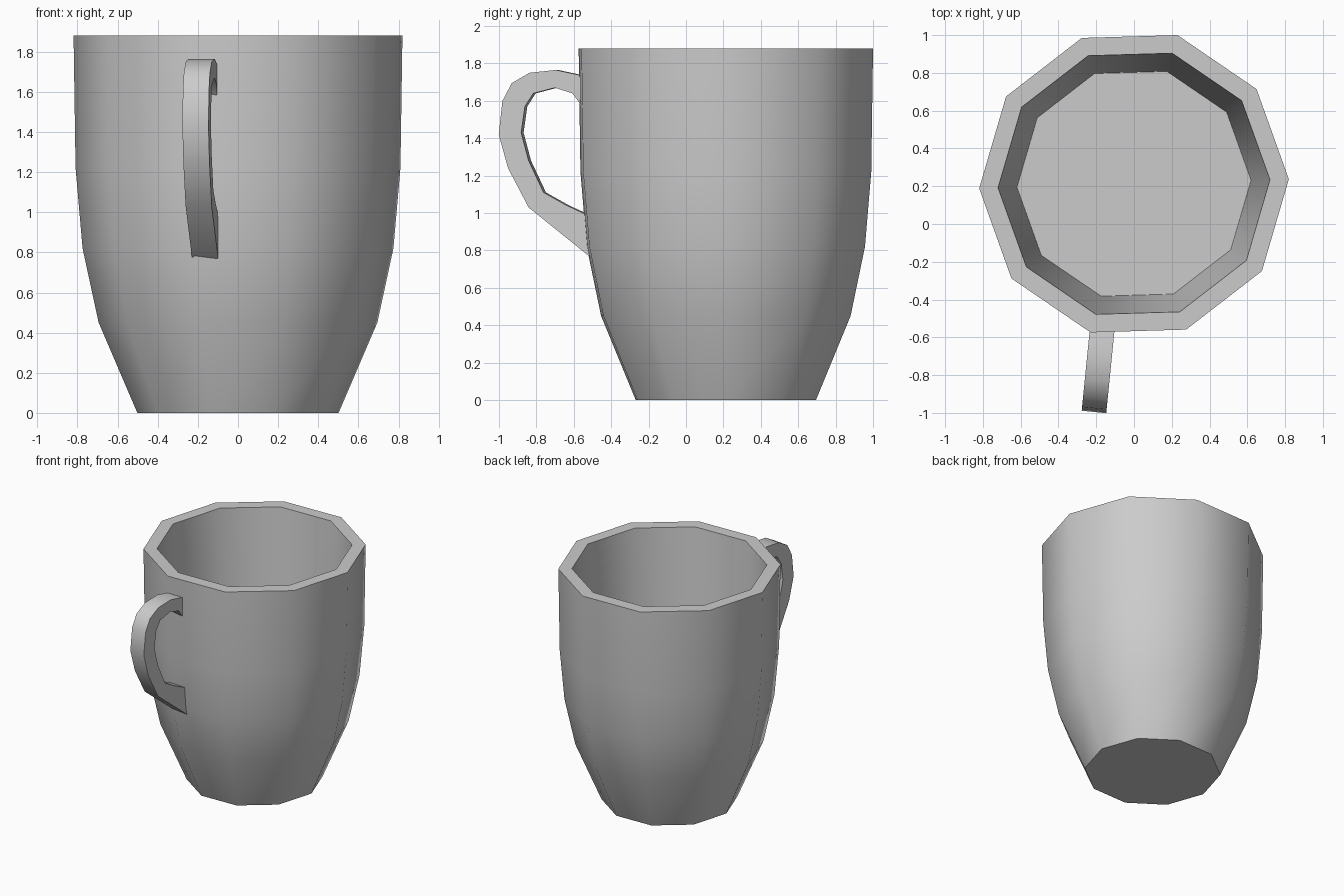
import bpy, bmesh
from math import cos, sin, pi, radians
from mathutils import Vector

cube = bpy.data.objects.get("Cube")
if cube:
    bpy.data.objects.remove(cube, do_unlink=True)

SIDES = 10
CENTRE_Y = 0.213
TURN = radians(1.7)

grey = bpy.data.materials.new("plain_grey")
grey.use_nodes = True
grey.diffuse_color = (0.6, 0.6, 0.6, 1)
grey.node_tree.nodes["Principled BSDF"].inputs["Base Color"].default_value = (0.6, 0.6, 0.6, 1)


def finish(bm, name):
    """Turn a bmesh into a named, smooth-shaded object with sharp corners."""
    bmesh.ops.recalc_face_normals(bm, faces=bm.faces[:])
    mesh = bpy.data.meshes.new(name)
    bm.to_mesh(mesh)
    bm.free()
    mesh.materials.append(grey)
    obj = bpy.data.objects.new(name, mesh)
    bpy.context.collection.objects.link(obj)
    bpy.ops.object.select_all(action='DESELECT')
    obj.select_set(True)
    bpy.context.view_layer.objects.active = obj
    bpy.ops.object.shade_smooth_by_angle(angle=radians(40))
    return obj


# Cup: ten-sided lathe, up the outside, over the rim and down to the inner floor
profile = [(0.502, 0), (0.695, 0.45), (0.775, 0.82), (0.81, 1.22), (0.82, 1.88),
           (0.72, 1.88), (0.62, 0.48)]
bm = bmesh.new()
rings = []
for r, z in profile:
    angles = [TURN + 2 * pi * i / SIDES for i in range(SIDES)]
    rings.append([bm.verts.new((r * cos(a), CENTRE_Y + r * sin(a), z)) for a in angles])
for low, high in zip(rings, rings[1:]):
    for i in range(SIDES):
        j = (i + 1) % SIDES
        bm.faces.new((low[i], low[j], high[j], high[i]))
bm.faces.new(rings[0])
bm.faces.new(rings[-1])
finish(bm, "cup_body")

# Handle: side outline (y, z) extruded across its width, slightly skewed
outer = [(-0.55, 1.735), (-0.69, 1.765), (-0.83, 1.75), (-0.925, 1.695), (-0.975, 1.6),
         (-0.995, 1.42), (-0.945, 1.24), (-0.835, 1.03), (-0.5, 0.76)]
inner = [(-0.51, 0.985), (-0.63, 1.04), (-0.755, 1.11), (-0.835, 1.28), (-0.875, 1.43),
         (-0.855, 1.57), (-0.81, 1.64), (-0.695, 1.67), (-0.6, 1.64), (-0.55, 1.57)]
across = Vector((0.13, -0.013, 0))
bm = bmesh.new()
outline = [bm.verts.new(Vector((-0.17 + 0.1 * (y + 0.575), y, z)) - across / 2)
           for y, z in outer + inner]
side = bm.faces.new(outline)
result = bmesh.ops.extrude_face_region(bm, geom=[side], use_keep_orig=True)
moved = [g for g in result["geom"] if isinstance(g, bmesh.types.BMVert)]
bmesh.ops.translate(bm, verts=moved, vec=across)
finish(bm, "handle")
